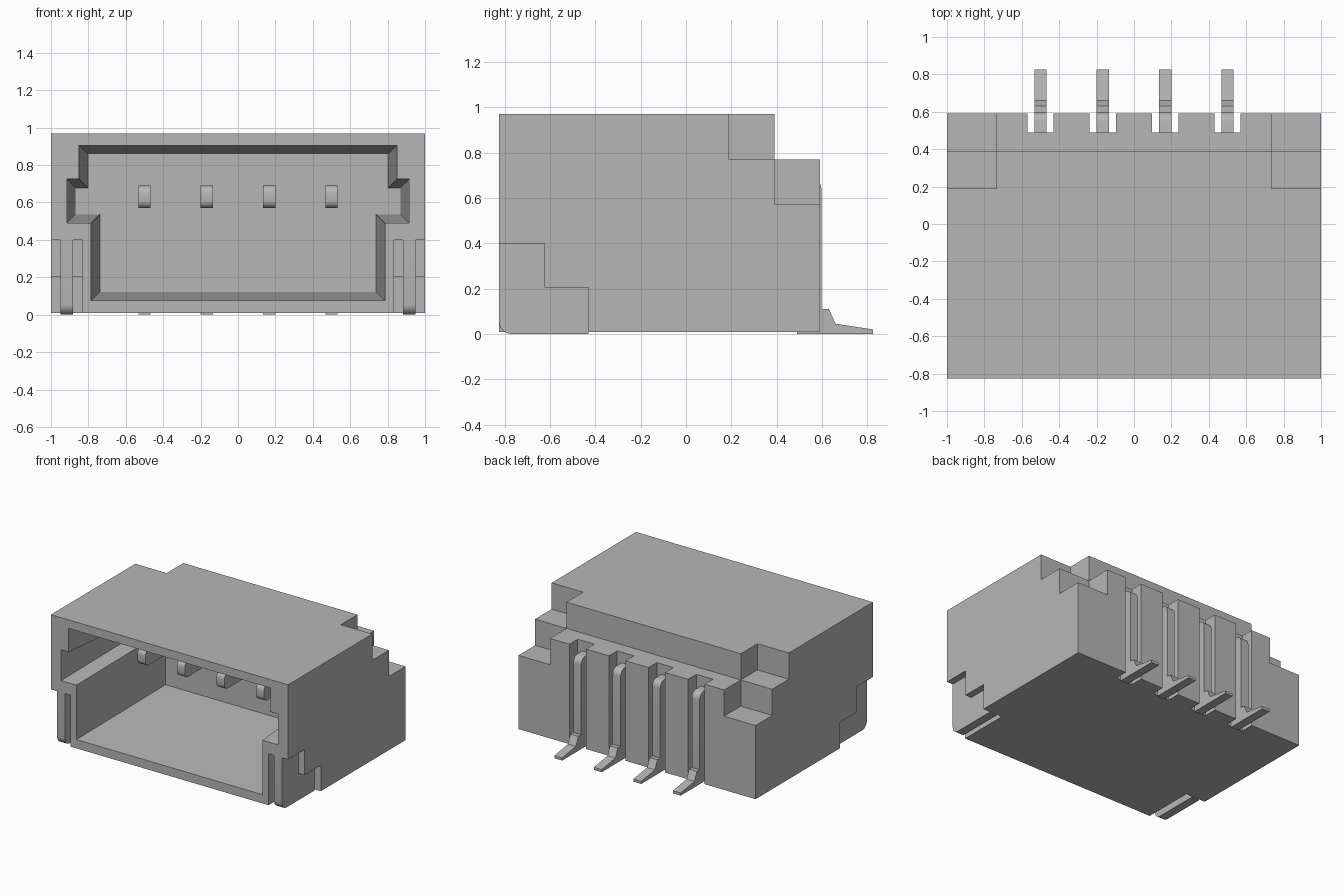
import bpy, bmesh, math

cube = bpy.data.objects.get("Cube")
if cube:
    bpy.data.objects.remove(cube, do_unlink=True)

grey = bpy.data.materials.new("plain grey")
grey.use_nodes = True
colour = (0.47, 0.47, 0.47, 1)
grey.diffuse_color = colour
grey.node_tree.nodes["Principled BSDF"].inputs["Base Color"].default_value = colour


def loft(name, ring_a, ring_b):
    """Closed solid between two matching rings of points."""
    bm = bmesh.new()
    a = [bm.verts.new(p) for p in ring_a]
    b = [bm.verts.new(p) for p in ring_b]
    bm.faces.new(a)
    bm.faces.new(b[::-1])
    n = len(a)
    for i in range(n):
        j = (i + 1) % n
        bm.faces.new((a[i], b[i], b[j], a[j]))
    bmesh.ops.recalc_face_normals(bm, faces=bm.faces)
    mesh = bpy.data.meshes.new(name)
    bm.to_mesh(mesh)
    bm.free()
    mesh.materials.append(grey)
    obj = bpy.data.objects.new(name, mesh)
    bpy.context.collection.objects.link(obj)
    return obj


def side_prism(name, profile, x0, x1):
    """Extrude a (y, z) profile along x."""
    return loft(name, [(x0, y, z) for y, z in profile], [(x1, y, z) for y, z in profile])


def box(name, x0, x1, y0, y1, z0, z1):
    return side_prism(name, [(y0, z0), (y1, z0), (y1, z1), (y0, z1)], x0, x1)


def arc(y, z, r, start, end, steps=6):
    angles = [math.radians(start + (end - start) * i / steps) for i in range(steps + 1)]
    return [(y + r * math.cos(t), z + r * math.sin(t)) for t in angles]


def cut(target, cutter):
    cutter.hide_render = True
    mod = target.modifiers.new("cut", "BOOLEAN")
    mod.operation = "DIFFERENCE"
    mod.solver = "EXACT"
    mod.object = cutter
    bpy.context.view_layer.objects.active = target
    bpy.ops.object.modifier_apply(modifier=mod.name)
    bpy.data.objects.remove(cutter, do_unlink=True)


def smooth(obj):
    bpy.ops.object.select_all(action="DESELECT")
    obj.select_set(True)
    bpy.context.view_layer.objects.active = obj
    bpy.ops.object.shade_smooth_by_angle(angle=math.radians(30))


FRONT, BACK, BASE, TOP = -0.825, 0.59, 0.008, 0.97
CAVITY_BACK = 0.18
PINS = [-0.5, -0.167, 0.167, 0.5]

# Housing block with stepped rear
housing = box("housing", -1, 1, FRONT, BACK, BASE, TOP)
cut(housing, box("rear_step_cutter", -2, 2, 0.39, 1, 0.77, 2))
for s in (-1, 1):
    cut(housing, box("upper_corner_cutter", s * 0.735, s * 2, 0.19, 1, 0.77, 2))
    cut(housing, box("lower_corner_cutter", s * 0.735, s * 2, 0.39, 1, 0.57, 2))


# Tapered plug cavity, open at the front
def cavity_ring(y):
    d = 0.047 * (y - FRONT) / (CAVITY_BACK - FRONT)
    half = [(0.785 - d, 0.075 + d), (0.785 - d, 0.49 + d), (0.915 - d, 0.49 + d),
            (0.915 - d, 0.725 - d), (0.85 - d, 0.725 - d), (0.85 - d, 0.905 - d)]
    outline = half + [(-x, z) for x, z in reversed(half)]
    return [(x, y, z) for x, z in outline]


cut(housing, loft("cavity_cutter", cavity_ring(FRONT - 0.05), cavity_ring(CAVITY_BACK)))

# Rear slots for the contacts
for x in PINS:
    cut(housing, box("slot_cutter", x - 0.07, x + 0.07, 0.49, 1, -1, 2))

# Stepped pockets for the solder tabs at the lower front corners
pocket = [(-1, -1), (-0.43, -1), (-0.43, 0.205), (-0.625, 0.205), (-0.625, 0.40), (-1, 0.40)]
for s in (-1, 1):
    cut(housing, side_prism("pocket_cutter", pocket, s * 0.835, s * 2))

# Solder tabs with a rounded lower front edge
tab = [(-0.43, 0), (-0.43, 0.205), (-0.625, 0.205), (-0.625, 0.40), (FRONT, 0.40)]
tab += arc(FRONT + 0.055, 0.055, 0.055, 180, 270)
for side, s in (("left", 1), ("right", -1)):
    smooth(side_prism(side + "_solder_tab", tab, s * 0.882, s * 0.948))

# Contacts: rounded tip, rear bend, upright and flared foot
contact = arc(-0.41, 0.61, 0.04, 270, 180) + arc(-0.41, 0.65, 0.04, 180, 90)
contact += arc(0.547, 0.64, 0.05, 90, 0)
contact += [(0.597, 0.11), (0.63, 0.11), (0.66, 0.045), (0.825, 0.02), (0.825, 0),
            (0.49, 0), (0.49, 0.57)]
for i, x in enumerate(PINS):
    smooth(side_prism("contact_%d" % (i + 1), contact, x - 0.033, x + 0.033))
